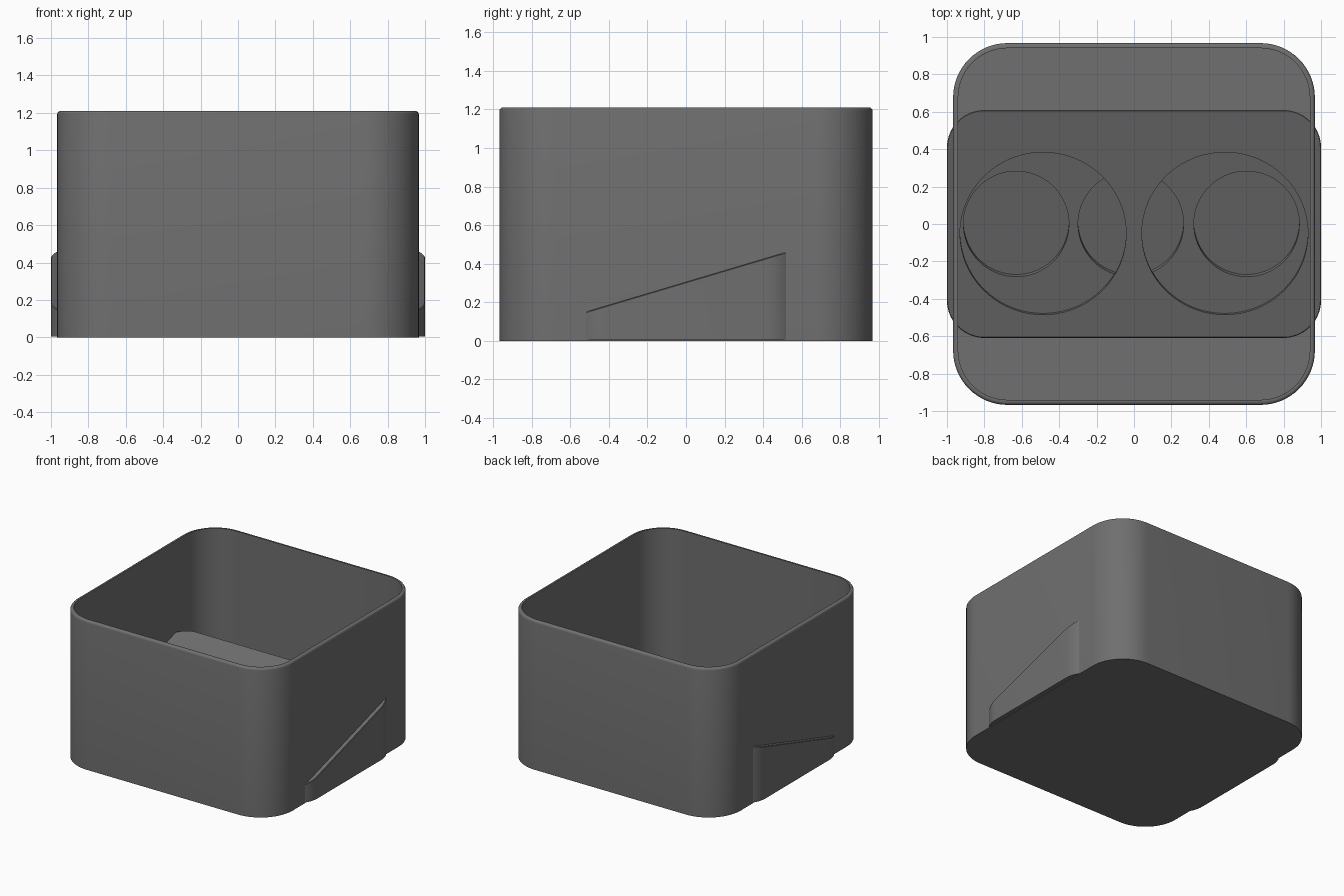
import bpy, bmesh
from math import sin, cos, pi, atan
from mathutils import Vector

if "Cube" in bpy.data.objects:
    bpy.data.objects.remove(bpy.data.objects["Cube"])

SLOPE = 0.298                      # ramp rise per unit of y
ANG = atan(SLOPE)
N = Vector((0, -sin(ANG), cos(ANG)))   # ramp normal

dark = bpy.data.materials.new("dark_plastic")
dark.diffuse_color = (0.16, 0.16, 0.16, 1)
dark.use_nodes = True
dark.node_tree.nodes["Principled BSDF"].inputs["Base Color"].default_value = dark.diffuse_color


def ramp(y, off=0.0):
    return 0.305 + SLOPE * y + off


def rounded(hx, hy, r, z, seg=16):
    """Rounded rectangle loop; z is a number or a function of y."""
    pts = []
    for q, (sx, sy) in enumerate(((1, 1), (-1, 1), (-1, -1), (1, -1))):
        for i in range(seg + 1):
            a = q * pi / 2 + i / seg * pi / 2
            x, y = sx * (hx - r) + r * cos(a), sy * (hy - r) + r * sin(a)
            pts.append(Vector((x, y, z(y) if callable(z) else z)))
    return pts


def loft(name, rings):
    """Closed solid skinned through the rings, capped at both ends."""
    bm = bmesh.new()
    loops = [[bm.verts.new(p) for p in ring] for ring in rings]
    n = len(loops[0])
    for a, b in zip(loops, loops[1:]):
        for i in range(n):
            j = (i + 1) % n
            bm.faces.new((a[i], a[j], b[j], b[i]))
    bm.faces.new(loops[0][::-1])
    bm.faces.new(loops[-1])
    bmesh.ops.recalc_face_normals(bm, faces=bm.faces)
    me = bpy.data.meshes.new(name)
    bm.to_mesh(me)
    bm.free()
    me.materials.append(dark)
    ob = bpy.data.objects.new(name, me)
    bpy.context.collection.objects.link(ob)
    return ob


def cut(target, cutter):
    cutter.hide_render = True
    mod = target.modifiers.new("cut", 'BOOLEAN')
    mod.operation, mod.solver, mod.object = 'DIFFERENCE', 'EXACT', cutter
    bpy.context.view_layer.objects.active = target
    bpy.ops.object.modifier_apply(modifier=mod.name)
    bpy.data.objects.remove(cutter)


def smooth(ob):
    bpy.ops.object.select_all(action='DESELECT')
    ob.select_set(True)
    bpy.context.view_layer.objects.active = ob
    bpy.ops.object.shade_smooth_by_angle(angle=0.5)


# Open tray: outer wall, softened rim, inner wall, floor
H, W, R = 1.21, 0.967, 0.29
profile = [(0, 0)]
profile += [(0.018 * (1 - cos(a)), H - 0.018 * (1 - sin(a)))
            for a in (0, pi / 8, pi / 4, 3 * pi / 8, pi / 2)]
profile += [(0.027, H), (0.027, 0.03)]
tray = loft("tray_shell", [rounded(W - d, W - d, R - d, z) for d, z in profile])

# Sloped insert passing through the side walls
B = 0.004
insert = loft("sloped_insert", [
    rounded(1.0, 0.609, 0.2, 0.004),
    rounded(1.0, 0.609, 0.2, lambda y: ramp(y, -B)),
    rounded(1.0 - B, 0.609 - B, 0.2 - B, ramp)])


# Large round pockets, sunk square to the slope
def tilted_ring(cx, cy, r, depth, seg=96):
    c = Vector((cx, cy, ramp(cy))) - N * depth
    return [c + Vector((r * cos(t), r * sin(t) * 1.02 * cos(ANG),
                        r * sin(t) * 1.02 * sin(ANG)))
            for t in (2 * pi * i / seg for i in range(seg))]


DEPTH = 0.025
for s in (-1, 1):
    cut(insert, loft("pocket_cutter", [tilted_ring(s * 0.486, -0.051, 0.444, d)
                                       for d in (DEPTH, -0.1)]))


# Small round recesses below the pocket floors, leaning slightly with the slope
def recess_ring(cx, r, off, lean, seg=72):
    return [Vector((cx + r * cos(t), lean + r * sin(t), ramp(lean + r * sin(t), off)))
            for t in (2 * pi * i / seg for i in range(seg))]


floor_off = -DEPTH / cos(ANG)
for cx in (-0.63, -0.017, 0.602):
    cut(insert, loft("recess_cutter", [recess_ring(cx, 0.282, floor_off + o, -o * SLOPE)
                                       for o in (-0.04, 0.006)]))

smooth(tray)
smooth(insert)
